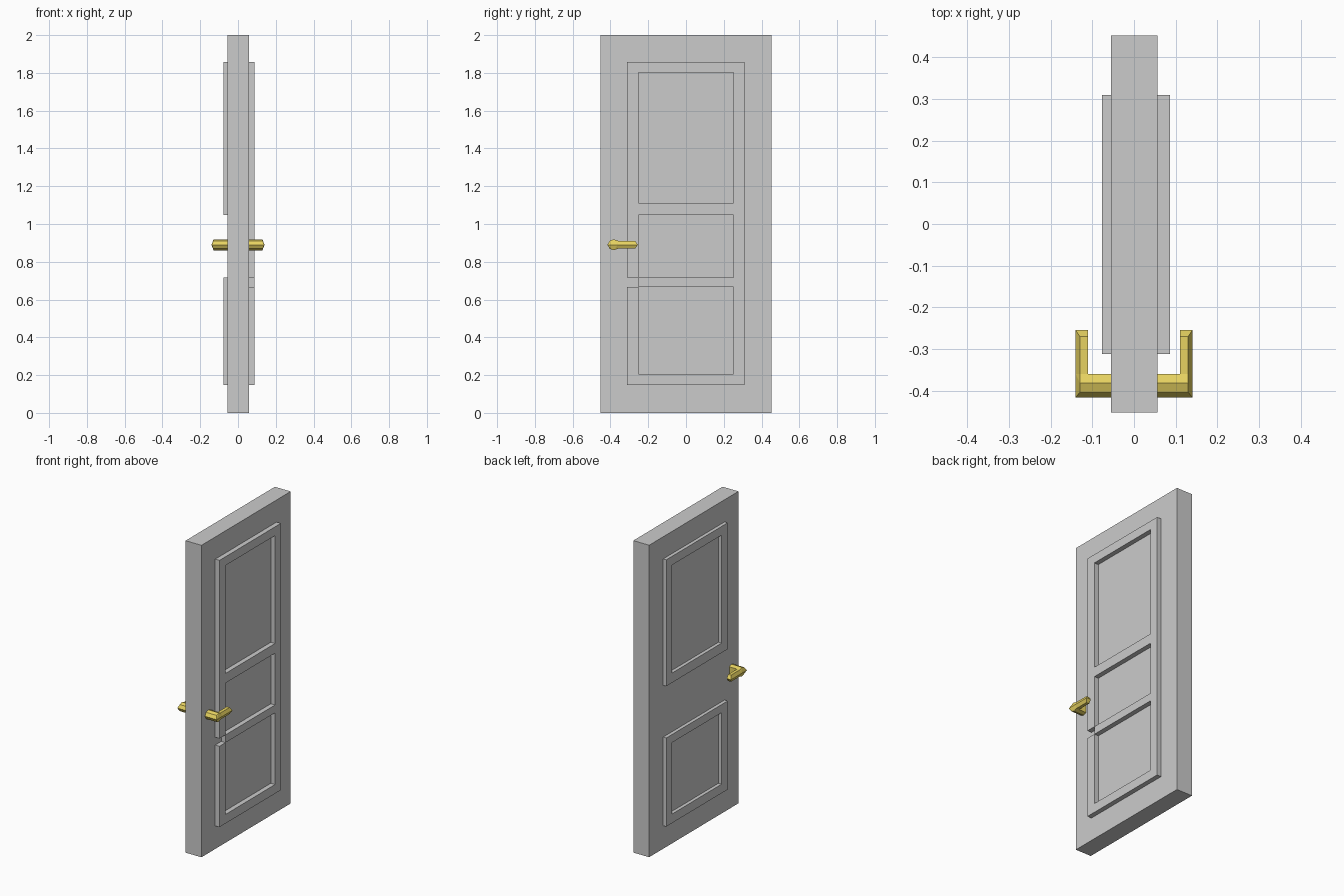
import bpy, bmesh

if "Cube" in bpy.data.objects:
    bpy.data.objects.remove(bpy.data.objects["Cube"])

SLAB_X = (-0.055, 0.057)
HANDLE_Z = 0.89

gold = bpy.data.materials.new("gold")
gold.diffuse_color = (0.8, 0.65, 0.12, 1)
gold.use_nodes = True
gold.node_tree.nodes["Principled BSDF"].inputs["Base Color"].default_value = gold.diffuse_color


def add_object(name, bm, mat=None):
    mesh = bpy.data.meshes.new(name)
    bm.to_mesh(mesh)
    bm.free()
    ob = bpy.data.objects.new(name, mesh)
    bpy.context.collection.objects.link(ob)
    if mat:
        mesh.materials.append(mat)
    return ob


def trim(name, x, depth, side, zs, pattern):
    """Raised moulding: keep the '#' cells of a y/z grid, then thicken outwards."""
    ys = (-0.312, -0.251, 0.251, 0.31)
    bm = bmesh.new()
    grid = [[bm.verts.new((x, y, z)) for y in ys] for z in zs]
    for r, row in enumerate(pattern):
        for c, cell in enumerate(row):
            if cell == "#":
                loop = [grid[r][c], grid[r][c + 1], grid[r + 1][c + 1], grid[r + 1][c]]
                bm.faces.new(loop if side > 0 else loop[::-1])
    ob = add_object(name, bm)
    mod = ob.modifiers.new("thickness", "SOLIDIFY")
    mod.thickness = depth
    mod.offset = 1


def hull(bm, points, side):
    verts = [bm.verts.new((side * x, y, HANDLE_Z + z)) for x, y, z in points]
    res = bmesh.ops.convex_hull(bm, input=verts)
    inner = [v for v in res["geom_interior"] if isinstance(v, bmesh.types.BMVert)]
    bmesh.ops.delete(bm, geom=inner, context="VERTS")


def handle(name, side):
    bm = bmesh.new()
    # Stem: ridged section swept out of the door, pointed on its outer face
    half = [(-0.404, 0.021), (-0.382, 0.029), (-0.36, 0.021)]
    section = [(-0.416, 0)] + half + [(y, -z) for y, z in half]
    stem = [(x, y, z) for x in (0.05, 0.13) for y, z in section[1:]]
    stem += [(0.05, -0.416, 0), (0.14, -0.416, 0), (0.14, -0.36, 0)]
    hull(bm, stem, side)
    # Lever: flat inside, ridge outside, wedge tip
    lever = [(x, y, z) for x in (0.11, 0.13) for y in (-0.362, -0.27) for z in (-0.021, 0.021)]
    lever += [(0.14, -0.362, 0), (0.14, -0.255, 0), (0.11, -0.255, 0)]
    hull(bm, lever, side)
    bmesh.ops.recalc_face_normals(bm, faces=bm.faces)
    add_object(name, bm, gold)


# Door slab
bpy.ops.mesh.primitive_cube_add(size=1, location=(sum(SLAB_X) / 2, 0, 1))
slab = bpy.context.object
slab.name = "door_slab"
slab.scale = (SLAB_X[1] - SLAB_X[0], 0.904, 2)

# Three-panel moulding on the right face, with the gap in its stile
trim("right_trim", SLAB_X[1], 0.03, 1,
     (0.148, 0.206, 0.666, 0.716, 1.048, 1.11, 1.802, 1.858),
     ("###", "#.#", ".##", "#.#", "###", "#.#", "###"))

# Two separate panel frames on the left face
for name, zs in (("left_lower_trim", (0.148, 0.206, 0.664, 0.716)),
                 ("left_upper_trim", (1.048, 1.11, 1.802, 1.858))):
    trim(name, SLAB_X[0], 0.022, -1, zs, ("###", "#.#", "###"))

# Handles on both faces
handle("right_handle", 1)
handle("left_handle", -1)
